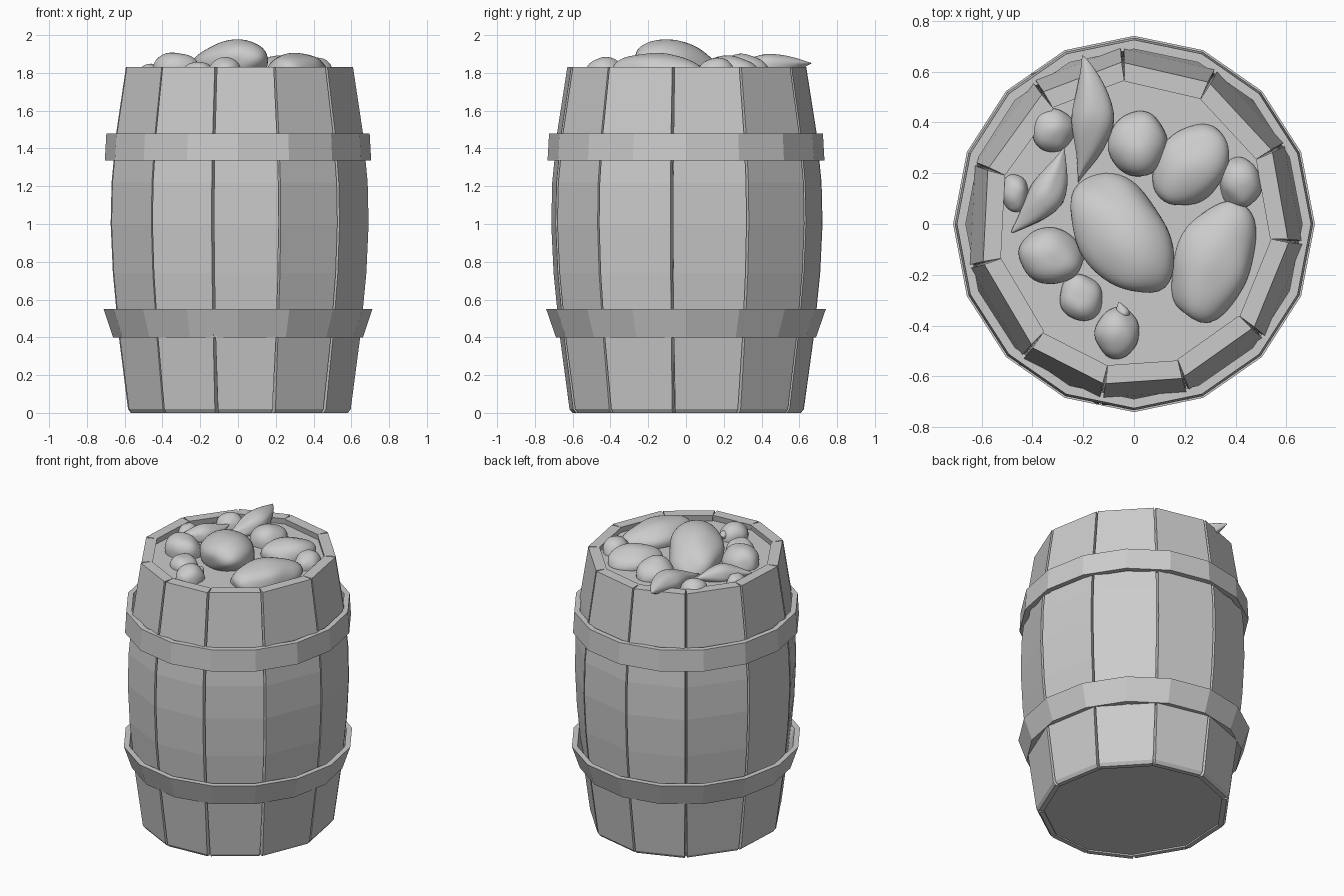
import bpy, math, random
from mathutils import Vector, Matrix, noise

if "Cube" in bpy.data.objects:
    bpy.data.objects.remove(bpy.data.objects["Cube"])

random.seed(4)
SY = 1.04  # barrel is slightly deeper than wide


def make(name, verts, faces):
    me = bpy.data.meshes.new(name)
    me.from_pydata(verts, [], faces)
    me.validate()
    ob = bpy.data.objects.new(name, me)
    bpy.context.collection.objects.link(ob)
    return ob


def polar(r, deg, z):
    a = math.radians(deg)
    return Vector((r * math.cos(a), r * SY * math.sin(a), z))


# Seam angles between the eleven staves, and barrel profile (z, radius, thickness)
SEAMS = [-6, 27, 61, 94, 126, 160, 194, 229, 259, 288.5, 320]
PROFILE = [(0.0, 0.585, 0.03), (0.02, 0.60, 0.04), (0.40, 0.65, 0.05), (0.74, 0.683, 0.06),
           (1.0, 0.695, 0.06), (1.22, 0.69, 0.06), (1.48, 0.665, 0.06), (1.83, 0.612, 0.07)]


def stave(i):
    a0 = SEAMS[i]
    a1 = SEAMS[(i + 1) % len(SEAMS)]
    if a1 < a0:
        a1 += 360
    lean = random.uniform(0.3, 1.0)
    lift = random.uniform(-0.004, 0.004)
    verts, faces = [], []
    for z, r, t in PROFILE:
        gap = 0.55 + lean * max(0, 0.4 - z)
        r += lift
        verts += [polar(r, a0 + gap, z), polar(r, a1 - gap, z),
                  polar(r - t, a1, z), polar(r - t, a0, z)]
    n = len(PROFILE)
    for k in range(n - 1):
        for j in range(4):
            m = (j + 1) % 4
            faces.append((k * 4 + j, k * 4 + m, k * 4 + 4 + m, k * 4 + 4 + j))
    faces += [(3, 2, 1, 0), tuple(range(4 * n - 4, 4 * n))]
    make("stave_%02d" % (i + 1), verts, faces)


for i in range(len(SEAMS)):
    stave(i)


# Bottom board and the inner surface the fruit lies on
def board(name, r, z0, z1):
    n = len(SEAMS)
    verts = [polar(r, a, z) for z in (z0, z1) for a in SEAMS]
    faces = [tuple(reversed(range(n))), tuple(range(n, 2 * n))]
    faces += [(k, (k + 1) % n, n + (k + 1) % n, n + k) for k in range(n)]
    make(name, verts, faces)


board("bottom_board", 0.57, 0.012, 0.04)
board("fill_surface", 0.56, 1.75, 1.79)


# Metal hoops, sixteen flat sides
def hoop(name, z0, r0, z1, r1, t=0.035, n=16):
    ring = [(r0, z0), (r1, z1), (r1 - t, z1), (r0 - t, z0)]
    verts = [polar(r, 360 * k / n, z) for k in range(n) for r, z in ring]
    faces = [(k * 4 + j, (k + 1) % n * 4 + j, (k + 1) % n * 4 + (j + 1) % 4, k * 4 + (j + 1) % 4)
             for k in range(n) for j in range(4)]
    make(name, verts, faces)


hoop("lower_hoop", 0.40, 0.662, 0.55, 0.712)
hoop("upper_hoop", 1.335, 0.705, 1.48, 0.697)


# Fruit: lumpy ellipsoids, optionally pointed and bent, turned and tilted
def fruit(name, loc, radii, yaw=0, tilt=0, point=0, bend=0, lump=0.12):
    bpy.ops.mesh.primitive_ico_sphere_add(subdivisions=4, radius=1)
    ob = bpy.context.object
    ob.name = name
    off = Vector(loc) * 7
    turn = Matrix.Rotation(math.radians(yaw), 4, 'Z') @ Matrix.Rotation(math.radians(-tilt), 4, 'Y')
    for v in ob.data.vertices:
        p = v.co * (1 + lump * noise.noise(v.co * 1.1 + off))
        s = 1 - point * abs(p.x) ** 1.5
        p = Vector((p.x * radii[0], p.y * s * radii[1], p.z * s * radii[2]))
        p.y += bend * (v.co.x ** 2 - 0.4)
        v.co = turn @ p + Vector(loc)
    bpy.ops.object.shade_smooth_by_angle(angle=math.radians(40))
    return ob


fruit("large_centre_fruit", (-0.05, -0.04, 1.83), (0.265, 0.175, 0.135), -60, 14)
fruit("large_right_fruit", (0.31, -0.15, 1.80), (0.25, 0.155, 0.105), 70)
fruit("back_right_fruit", (0.23, 0.23, 1.80), (0.18, 0.135, 0.09), 45)
fruit("small_right_fruit", (0.42, 0.16, 1.79), (0.10, 0.083, 0.085), 100)
fruit("back_round_fruit", (0.015, 0.31, 1.79), (0.13, 0.12, 0.11), 100)
fruit("back_long_fruit", (-0.18, 0.42, 1.825), (0.25, 0.085, 0.075), 88, 6, 0.75, 0.05)
fruit("back_left_fruit", (-0.32, 0.37, 1.79), (0.09, 0.08, 0.08), 90)
fruit("left_long_fruit", (-0.36, 0.12, 1.815), (0.19, 0.07, 0.06), 58, 4, 0.7, 0.04)
fruit("left_small_fruit", (-0.47, 0.12, 1.79), (0.07, 0.055, 0.06), 90)
fruit("front_left_fruit", (-0.33, -0.13, 1.80), (0.13, 0.11, 0.11), -20)
fruit("front_small_fruit", (-0.21, -0.29, 1.785), (0.095, 0.085, 0.075), 110)
fruit("front_stalk_fruit", (-0.065, -0.43, 1.79), (0.10, 0.09, 0.09), 80)
fruit("fruit_stalk", (-0.045, -0.35, 1.82), (0.045, 0.03, 0.03), 110, 10, 0.7)
